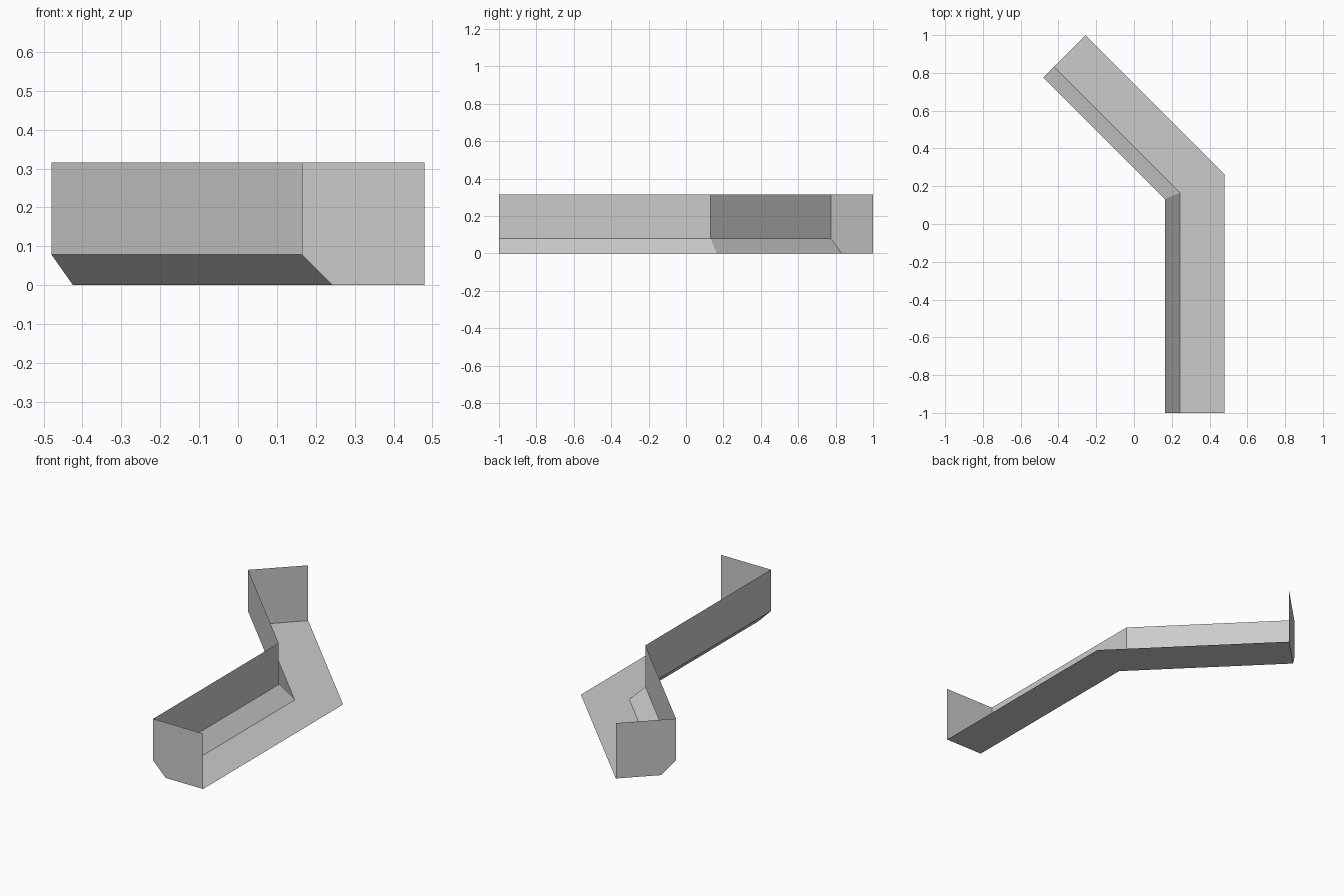
import bpy
import bmesh
from math import tan, radians
from mathutils import Vector

cube = bpy.data.objects.get("Cube")
if cube:
    bpy.data.objects.remove(cube, do_unlink=True)

# Material
grey = bpy.data.materials.new("plain grey")
grey.use_nodes = True
colour = (0.6, 0.6, 0.6, 1)
grey.diffuse_color = colour
grey.node_tree.nodes["Principled BSDF"].inputs["Base Color"].default_value = colour

# Cross-section as (distance outward from the inner wall, height)
WIDTH, HEIGHT, BEVEL = 0.316, 0.316, 0.079
SECTION = [(0, HEIGHT), (0, BEVEL), (BEVEL, 0), (WIDTH, 0)]

# Plan path of the inner wall, with the outward direction at each station
PATH = [Vector((0.164, -1)), Vector((0.164, 0.132)), Vector((-0.48, 0.776))]
DIAGONAL = 0.5 ** 0.5
OUTWARD = [Vector((1, 0)), Vector((1, tan(radians(22.5)))), Vector((DIAGONAL, DIAGONAL))]


def station(i, section):
    return [(*(PATH[i] + OUTWARD[i] * d), z) for d, z in section]


def add_part(name, faces):
    bm = bmesh.new()
    for points in faces:
        bm.faces.new([bm.verts.new(p) for p in points])
    bmesh.ops.remove_doubles(bm, verts=bm.verts, dist=0.0001)
    mesh = bpy.data.meshes.new(name)
    bm.to_mesh(mesh)
    bm.free()
    mesh.materials.append(grey)
    obj = bpy.data.objects.new(name, mesh)
    bpy.context.collection.objects.link(obj)


# Wall, sloped skirt and floor, each swept along the bent path
rings = [station(i, SECTION) for i in range(len(PATH))]
for k, name in enumerate(["inner_wall", "sloped_skirt", "floor"]):
    add_part(name, [(a[k], a[k + 1], b[k + 1], b[k])
                    for a, b in zip(rings, rings[1:])])

# End caps closing the open channel
cap = SECTION + [(WIDTH, HEIGHT)]
add_part("front_end_cap", [station(0, cap)])
add_part("back_end_cap", [station(2, cap)[::-1]])
